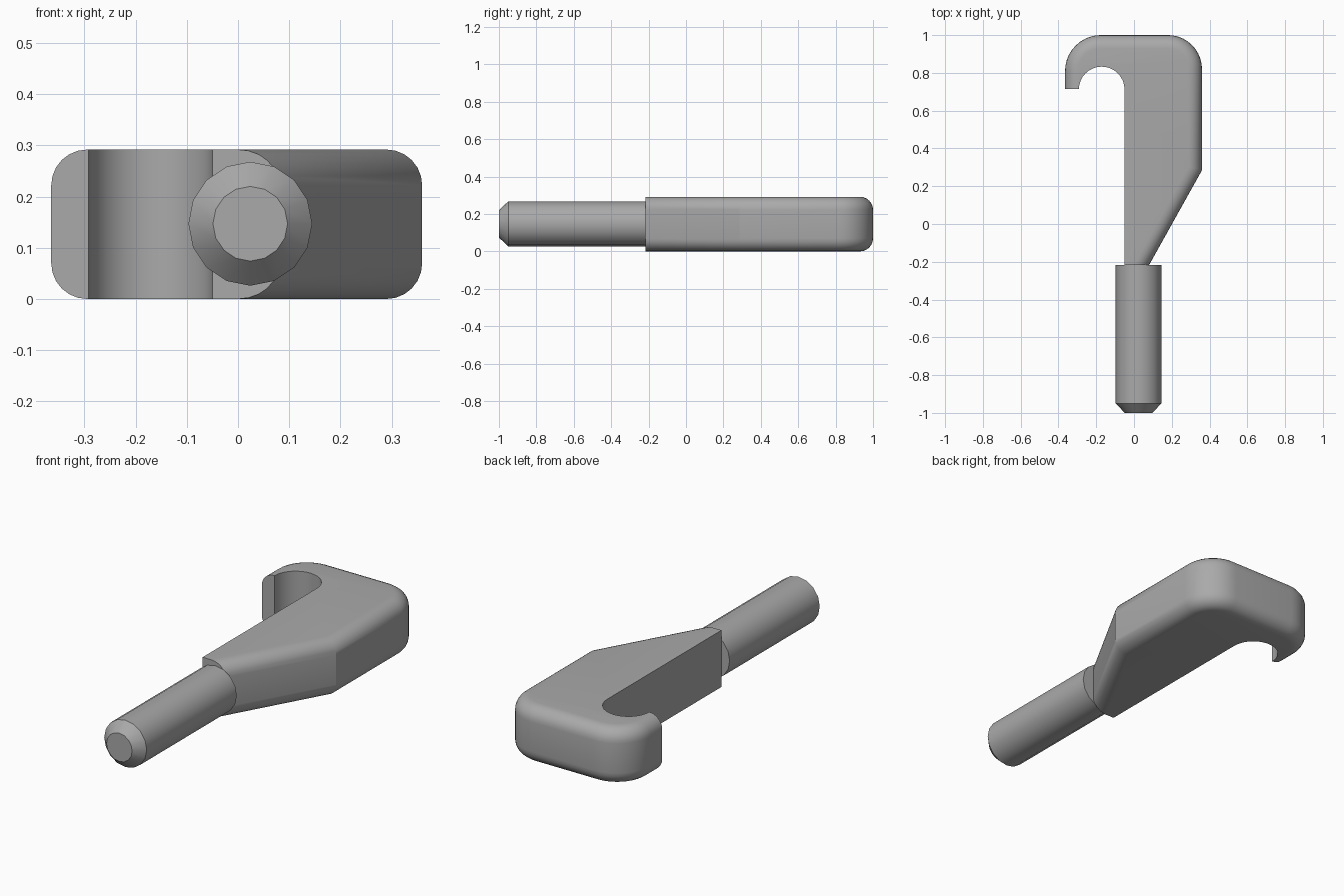
import bpy, bmesh
from math import sin, cos, tan, pi, radians, atan2

cube = bpy.data.objects.get("Cube")
if cube:
    bpy.data.objects.remove(cube, do_unlink=True)

steel = bpy.data.materials.new("grey_steel")
steel.use_nodes = True
grey = (0.4, 0.4, 0.4, 1)
steel.diffuse_color = grey
steel.node_tree.nodes["Principled BSDF"].inputs["Base Color"].default_value = grey


def arc(cx, cy, r, start, end, steps):
    angles = [radians(start + (end - start) * i / steps) for i in range(steps + 1)]
    return [(cx + r * cos(a), cy + r * sin(a)) for a in angles]


def loft(name, rings):
    """Skin closed rings of equal length and cap both ends."""
    bm = bmesh.new()
    loops = [[bm.verts.new(p) for p in ring] for ring in rings]
    n = len(loops[0])
    for a, b in zip(loops, loops[1:]):
        for i in range(n):
            j = (i + 1) % n
            if a[i].co == b[i].co and a[j].co == b[j].co:
                continue
            bm.faces.new((a[i], a[j], b[j], b[i]))
    bm.faces.new(loops[0][::-1])
    bm.faces.new(loops[-1])
    bmesh.ops.recalc_face_normals(bm, faces=bm.faces)
    mesh = bpy.data.meshes.new(name)
    bm.to_mesh(mesh)
    bm.free()
    mesh.materials.append(steel)
    obj = bpy.data.objects.new(name, mesh)
    bpy.context.collection.objects.link(obj)
    bpy.ops.object.select_all(action='DESELECT')
    bpy.context.view_layer.objects.active = obj
    obj.select_set(True)
    bpy.ops.object.shade_smooth_by_angle(angle=radians(28))
    return obj


# Hook body: only the outer side of the outline is pulled in to round its rims
HEIGHT, RIM, END_Y, TIP_Y = 0.292, 0.07, -0.217, 0.715
slope = atan2(0.28, 0.5)


def hook_outline(d):
    outer = [(-0.365 + d, TIP_Y)]
    outer += arc(-0.175, 0.81, 0.19 - d, 180, 90, 10)
    outer += arc(0.18, 0.82, 0.18 - d, 90, 0, 10)
    outer += [(0.36 - d, 0.285 + d * tan(slope / 2)), (0.08 - d / cos(slope), END_Y)]
    inner = [(-0.05, END_Y)] + arc(-0.171, 0.712, 0.121, 0, 180, 16) + [(-0.292, TIP_Y)]
    return outer + inner


STEPS = 6
turns = [i / STEPS * pi / 2 for i in range(STEPS + 1)]
lower = [(RIM * (1 - sin(t)), RIM * (1 - cos(t))) for t in turns]
layers = lower + [(d, HEIGHT - z) for d, z in reversed(lower)]
loft("hook_body", [[(x, y, z) for x, y in hook_outline(d)] for d, z in layers])

# Round shank with a chamfered end
stations = [(END_Y, 0.121), (-0.95, 0.121), (-1.0, 0.073)]
loft("shank", [[(x, y, z) for x, z in arc(0.024, 0.147, r, 0, 337.5, 15)]
               for y, r in stations])
